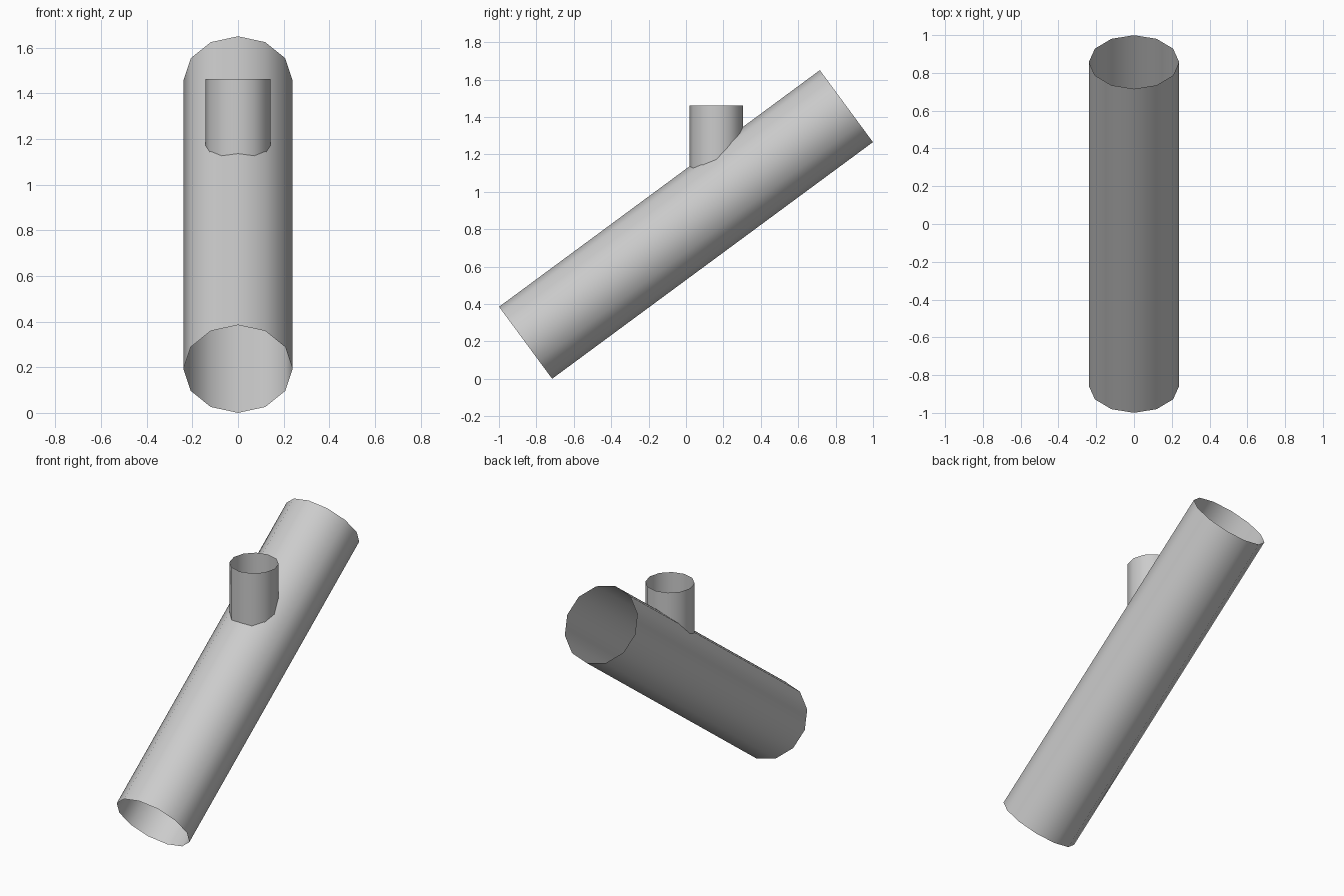
import bpy
import math

if "Cube" in bpy.data.objects:
    bpy.data.objects.remove(bpy.data.objects["Cube"])

grey = bpy.data.materials.new("light grey")
grey.diffuse_color = (0.6, 0.6, 0.6, 1)
grey.use_nodes = True
grey.node_tree.nodes["Principled BSDF"].inputs["Base Color"].default_value = grey.diffuse_color


def open_tube(name, radius, length, centre, tilt=0.0):
    """Twelve-sided smooth tube with open ends, tilted about x."""
    bpy.ops.mesh.primitive_cylinder_add(
        vertices=12, radius=radius, depth=length, end_fill_type='NOTHING',
        location=centre, rotation=(tilt, 0, 0))
    tube = bpy.context.object
    tube.name = name
    tube.data.materials.append(grey)
    bpy.ops.object.shade_smooth()
    return tube


# Long sloping pipe, rising towards the back
run, rise = 1.715, 1.265
open_tube("main_pipe", 0.239, math.hypot(run, rise), (0, 0, 0.825),
          -math.atan2(run, rise))

# Short upright branch, sunk slightly into the pipe
top, bottom = 1.462, 1.10
open_tube("branch_pipe", 0.143, top - bottom, (0, 0.162, (top + bottom) / 2))
